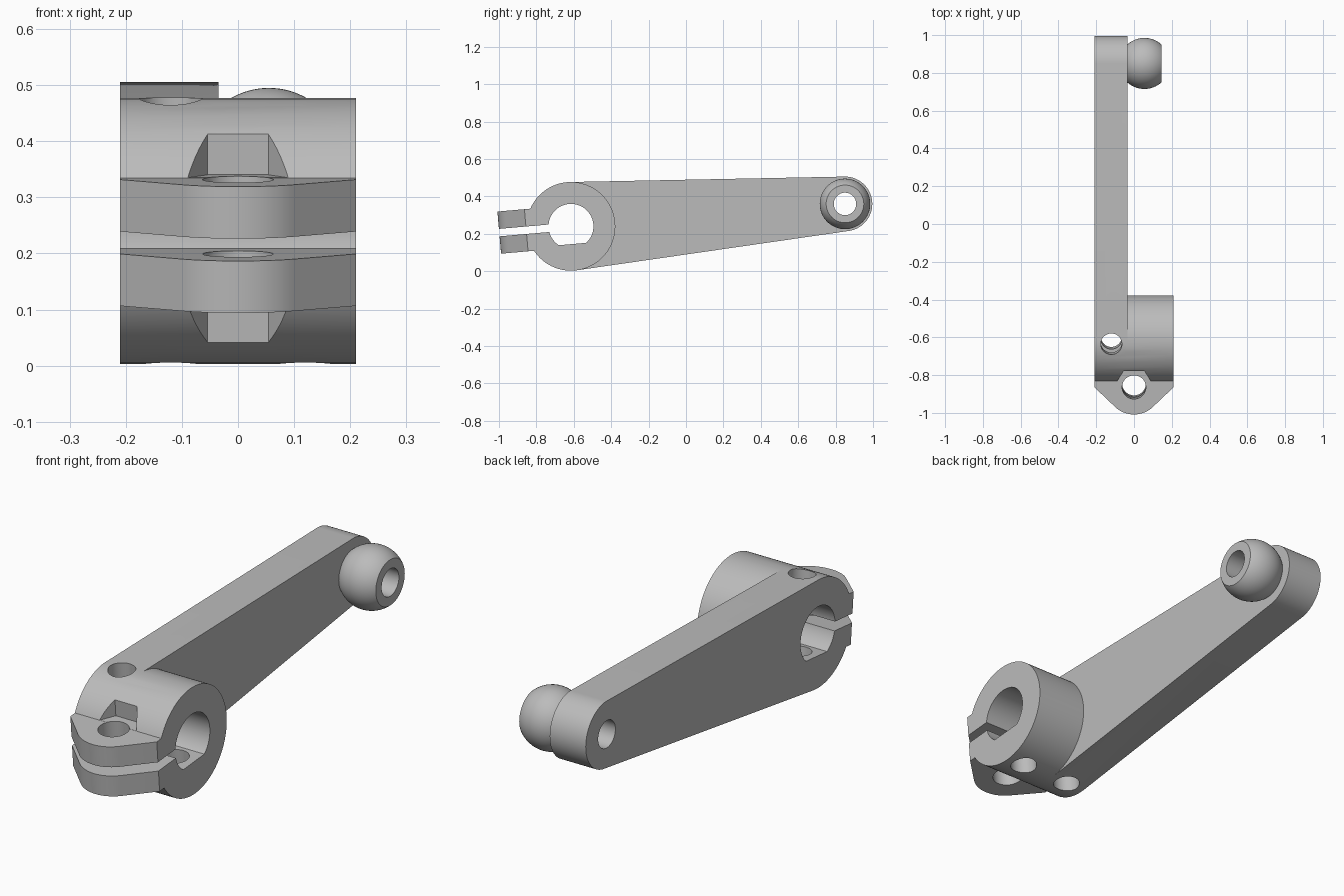
import bpy, bmesh
from math import sin, cos, pi, radians
from mathutils import Matrix, Vector

old = bpy.data.objects.get("Cube")
if old:
    bpy.data.objects.remove(old)

steel = bpy.data.materials.new("plain grey")
steel.use_nodes = True
GREY = (0.5, 0.5, 0.5, 1)
steel.diffuse_color = GREY
steel.node_tree.nodes["Principled BSDF"].inputs["Base Color"].default_value = GREY

HUB = Vector((0, -0.615, 0.24))
HUB_R = 0.237
TIP = Vector((0, 0.85, 0.36))
TIP_R = 0.146
SIDE = 0.21          # half width of the hub
ARM_IN = -0.035      # inner face of the arm
LUG_Y, LUG_Z = -0.24, 0.113
# the clamp features sit in a frame tilted about the bore
CLAMP = Matrix.Translation(HUB) @ Matrix.Rotation(radians(5), 4, 'X')
WORLD = Matrix()


def circle(u, v, r, n=96, start=0.0):
    return [(u + r * cos(start + 2 * pi * i / n), v + r * sin(start + 2 * pi * i / n)) for i in range(n)]


def finish(name, bm):
    bmesh.ops.recalc_face_normals(bm, faces=bm.faces)
    me = bpy.data.meshes.new(name)
    bm.to_mesh(me)
    bm.free()
    me.materials.append(steel)
    ob = bpy.data.objects.new(name, me)
    bpy.context.collection.objects.link(ob)
    return ob


def prism(name, pts, axis, lo, hi, frame=WORLD):
    """Extrude an outline along x (points are y, z) or z (points are x, y)."""
    bm = bmesh.new()
    place = (lambda u, v: (lo, u, v)) if axis == 'X' else (lambda u, v: (u, v, lo))
    face = bm.faces.new([bm.verts.new(place(*p)) for p in pts])
    ext = bmesh.ops.extrude_face_region(bm, geom=[face])
    move = Vector((hi - lo, 0, 0) if axis == 'X' else (0, 0, hi - lo))
    bmesh.ops.translate(bm, vec=move, verts=[g for g in ext["geom"] if isinstance(g, bmesh.types.BMVert)])
    bm.transform(frame)
    return finish(name, bm)


def hull(pts):
    """Convex outline around a set of points."""
    pts = sorted(set(pts))

    def half(seq):
        out = []
        for p in seq:
            while len(out) > 1 and ((out[-1][0] - out[-2][0]) * (p[1] - out[-2][1])
                                    - (out[-1][1] - out[-2][1]) * (p[0] - out[-2][0])) <= 1e-9:
                out.pop()
            out.append(p)
        return out[:-1]
    return half(pts) + half(pts[::-1])


def combine(target, tool, operation):
    mod = target.modifiers.new(tool.name, 'BOOLEAN')
    mod.object, mod.operation, mod.solver = tool, operation, 'EXACT'
    bpy.context.view_layer.objects.active = target
    bpy.ops.object.modifier_apply(modifier=mod.name)
    bpy.data.objects.remove(tool)


# Tapered arm wrapping the hub and the tip
hub_outline = circle(HUB.y, HUB.z, HUB_R)
body = prism("lever_arm", hull(hub_outline + circle(TIP.y, TIP.z, TIP_R)), 'X', -SIDE, ARM_IN)
combine(body, prism("hub", hub_outline, 'X', ARM_IN, SIDE), 'UNION')

# Clamp lug with rounded nose
nose = hull(circle(0, LUG_Y, 0.145) + [(s * SIDE, y) for s in (-1, 1) for y in (LUG_Y, -0.15)])
nose = [p for p in nose if p[1] <= -0.15]
combine(body, prism("clamp_lug", nose, 'Z', -LUG_Z, LUG_Z, CLAMP), 'UNION')

# Truncated ball joint, turned about the x axis
bm = bmesh.new()
BALL_X, BALL_R, BALL_CUT = 0.055, 0.135, 0.09
rings = []
for k in range(33):
    a = -0.8 + (0.8 + 0.7297) * k / 32
    dx, r = BALL_R * sin(a), BALL_R * cos(a)
    rings.append([bm.verts.new((BALL_X + dx, y, z)) for y, z in circle(TIP.y, TIP.z, r, 64)])
for a, b in zip(rings, rings[1:]):
    for i in range(64):
        j = (i + 1) % 64
        bm.faces.new((a[i], a[j], b[j], b[i]))
bm.faces.new(rings[0])
bm.faces.new(rings[-1])
combine(body, finish("ball_joint", bm), 'UNION')

# Bore with a flat floor
flat = -0.095
bore = hull([(u, max(v, flat)) for u, v in circle(0, 0, 0.12)])
cutters = [prism("bore", bore, 'X', -0.5, 0.5, CLAMP),
           prism("tip_hole", circle(TIP.y, TIP.z, 0.06, 64), 'X', -0.5, 0.5)]

# Clamp slot, bolt hole and hexagonal nut pockets
slot = [(-0.6, -0.02), (-0.08, -0.02), (-0.08, 0.02), (-0.6, 0.02)]
cutters.append(prism("slot", slot, 'X', -0.5, 0.5, CLAMP))
cutters.append(prism("bolt_hole", circle(0, LUG_Y, 0.063, 64), 'Z', -0.4, 0.4, CLAMP))
hexagon = circle(0, LUG_Y, 0.108, 6)
for s in (-1, 1):
    cutters.append(prism("nut_pocket", hexagon, 'Z', *sorted((s * (LUG_Z + 0.0005), s * 0.4)), CLAMP))

# Set screw holes: one above, two below
for x, lo, hi in ((-0.12, 0, 0.4), (-0.12, -0.4, 0), (0.12, -0.4, 0)):
    cutters.append(prism("screw_hole", circle(x, 0, 0.056, 64), 'Z', lo, hi, CLAMP))
for tool in cutters:
    combine(body, tool, 'DIFFERENCE')

bpy.ops.object.select_all(action='DESELECT')
body.select_set(True)
bpy.context.view_layer.objects.active = body
bpy.ops.object.shade_smooth_by_angle(angle=radians(25))
